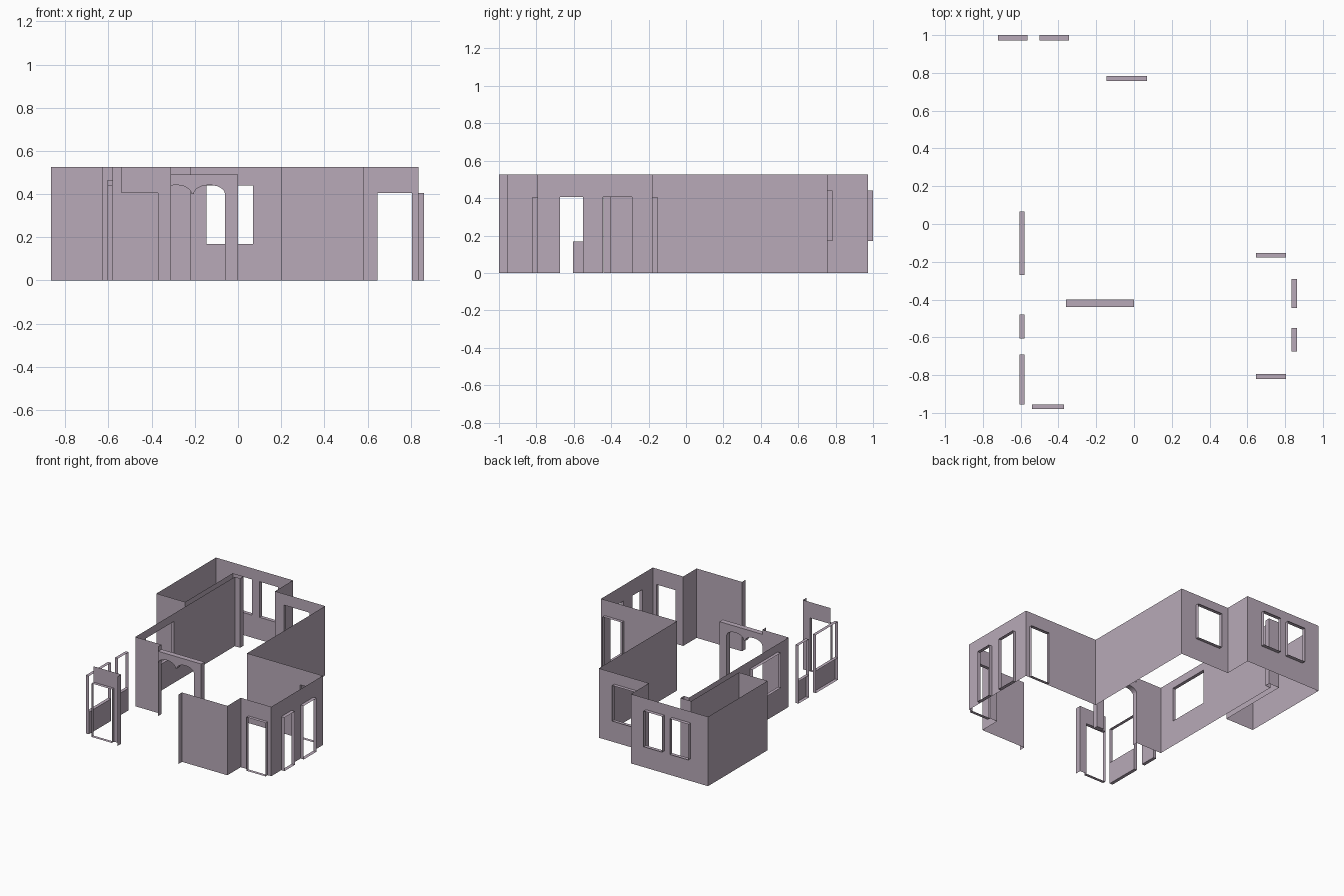
import bpy, bmesh, math

if "Cube" in bpy.data.objects:
    bpy.data.objects.remove(bpy.data.objects["Cube"])

H = 0.525
mat = bpy.data.materials.new("wall_paint")
mat.diffuse_color = (0.48, 0.40, 0.48, 1)
mat.use_nodes = True
mat.node_tree.nodes["Principled BSDF"].inputs["Base Color"].default_value = mat.diffuse_color


def finish(name, bm):
    bmesh.ops.remove_doubles(bm, verts=bm.verts, dist=0.0005)
    me = bpy.data.meshes.new(name)
    bm.to_mesh(me)
    bm.free()
    me.materials.append(mat)
    ob = bpy.data.objects.new(name, me)
    bpy.context.collection.objects.link(ob)
    return ob


def quad(bm, pts):
    bm.faces.new([bm.verts.new(p) for p in pts])


def wall(name, axis, at, a, b, openings=(), depth=0.0, z0=0.0, z1=H):
    """Single-skin wall along x or y, with openings (start, end, bottom, top)
    whose linings run outward by depth."""
    bm = bmesh.new()

    def P(u, z, d=0.0):
        return (u, at + d, z) if axis == 'x' else (at + d, u, z)

    def panel(u0, u1, w0, w1):
        if u1 - u0 > 1e-4 and w1 - w0 > 1e-4:
            quad(bm, [P(u0, w0), P(u1, w0), P(u1, w1), P(u0, w1)])

    u = a
    for s, e, lo, hi in sorted(openings):
        panel(u, s, z0, z1)
        panel(s, e, z0, lo)
        panel(s, e, hi, z1)
        u = e
    panel(u, b, z0, z1)
    for s, e, lo, hi in openings:
        lining(bm, P, s, e, lo, hi, depth)
    return finish(name, bm)


def lining(bm, P, s, e, lo, hi, depth):
    ring = [(s, lo), (e, lo), (e, hi), (s, hi)]
    for i in range(4):
        p, q = ring[i], ring[(i + 1) % 4]
        quad(bm, [P(*p), P(*q), P(*q, depth), P(*p, depth)])


# Back-left room
wall("rear_window_wall", 'x', 0.972, -0.865, -0.22,
     [(-0.72, -0.565, 0.17, 0.44), (-0.50, -0.345, 0.17, 0.44)], 0.028)
wall("rear_left_wall", 'y', -0.865, 0.26, 0.972)
wall("rear_room_front_wall", 'x', 0.26, -0.865, -0.625)
wall("rear_jog_wall", 'y', -0.22, 0.757, 0.972)

# Main room
wall("main_rear_wall", 'x', 0.757, -0.22, 0.2, [(-0.145, 0.07, 0.17, 0.44)], 0.026)
wall("main_right_wall", 'y', 0.2, -0.178, 0.757)
wall("main_left_wall", 'y', -0.58, -0.40, 0.79, [(-0.27, 0.065, 0.20, 0.465)], -0.025)
wall("partition_outer_face", 'y', -0.625, 0.26, 0.83)
# Post at the end of the long partition
wall("partition_post_front", 'x', 0.79, -0.58, -0.535)
wall("partition_post_side", 'y', -0.535, 0.79, 0.83)
wall("partition_post_back", 'x', 0.83, -0.625, -0.535)

# Right bay: two facing doors and two tall windows
wall("bay_rear_wall", 'x', -0.178, 0.2, 0.835, [(0.645, 0.805, 0.0, 0.405)], 0.025)
wall("bay_side_wall", 'y', 0.835, -0.795, -0.178,
     [(-0.675, -0.55, 0.0, 0.405), (-0.445, -0.29, 0.0, 0.405)], 0.027)
wall("bay_front_wall", 'x', -0.795, 0.58, 0.835, [(0.645, 0.805, 0.0, 0.405)], -0.025)
wall("bay_jog_wall", 'y', 0.58, -0.955, -0.795)
wall("front_right_wall", 'x', -0.955, 0.2, 0.58)
wall("front_right_return", 'y', 0.2, -1.0, -0.955)

# Front-left porch: door wall and free-standing window frames
wall("front_door_wall", 'x', -0.955, -0.54, -0.31, [(-0.54, -0.37, 0.0, 0.405)], -0.025)
wall("front_left_return", 'y', -0.31, -1.0, -0.955)
for i, (s, e) in enumerate([(-0.955, -0.69), (-0.605, -0.48)]):
    bm = bmesh.new()
    P = lambda u, z, d=0.0: (-0.58 + d, u, z)
    lining(bm, P, s, e, 0.167, 0.44, -0.025)
    lining(bm, P, s, e, 0.0, 0.167, -0.025)
    quad(bm, [P(s, 0), P(e, 0), P(e, 0.167), P(s, 0.167)])
    finish(f"porch_window_{i + 1}", bm)

# Partition beside the arches
wall("arch_side_wall", 'x', -0.40, -0.58, -0.36)
wall("arch_side_return", 'y', -0.36, -0.44, -0.40)

# Double arch with a pillar at its right end
profile = [(-0.36, 0.49), (-0.36, 0.40)]
for s, e in [(-0.36, -0.215), (-0.205, -0.06)]:
    c, r = (s + e) / 2, (e - s) / 2
    for k in range(13):
        t = math.pi * (1 - k / 12)
        profile.append((c + r * math.cos(t), 0.40 + 0.042 * math.sin(t)))
profile += [(-0.06, 0.0), (0.0, 0.0), (0.0, 0.49)]
bm = bmesh.new()
f = bm.faces.new([bm.verts.new((x, -0.44, z)) for x, z in profile])
ext = bmesh.ops.extrude_face_region(bm, geom=[f], use_keep_orig=True)
bmesh.ops.translate(bm, vec=(0, 0.04, 0),
                    verts=[g for g in ext["geom"] if isinstance(g, bmesh.types.BMVert)])
bmesh.ops.remove_doubles(bm, verts=bm.verts, dist=0.0005)
bmesh.ops.recalc_face_normals(bm, faces=bm.faces)
finish("double_arch", bm)
